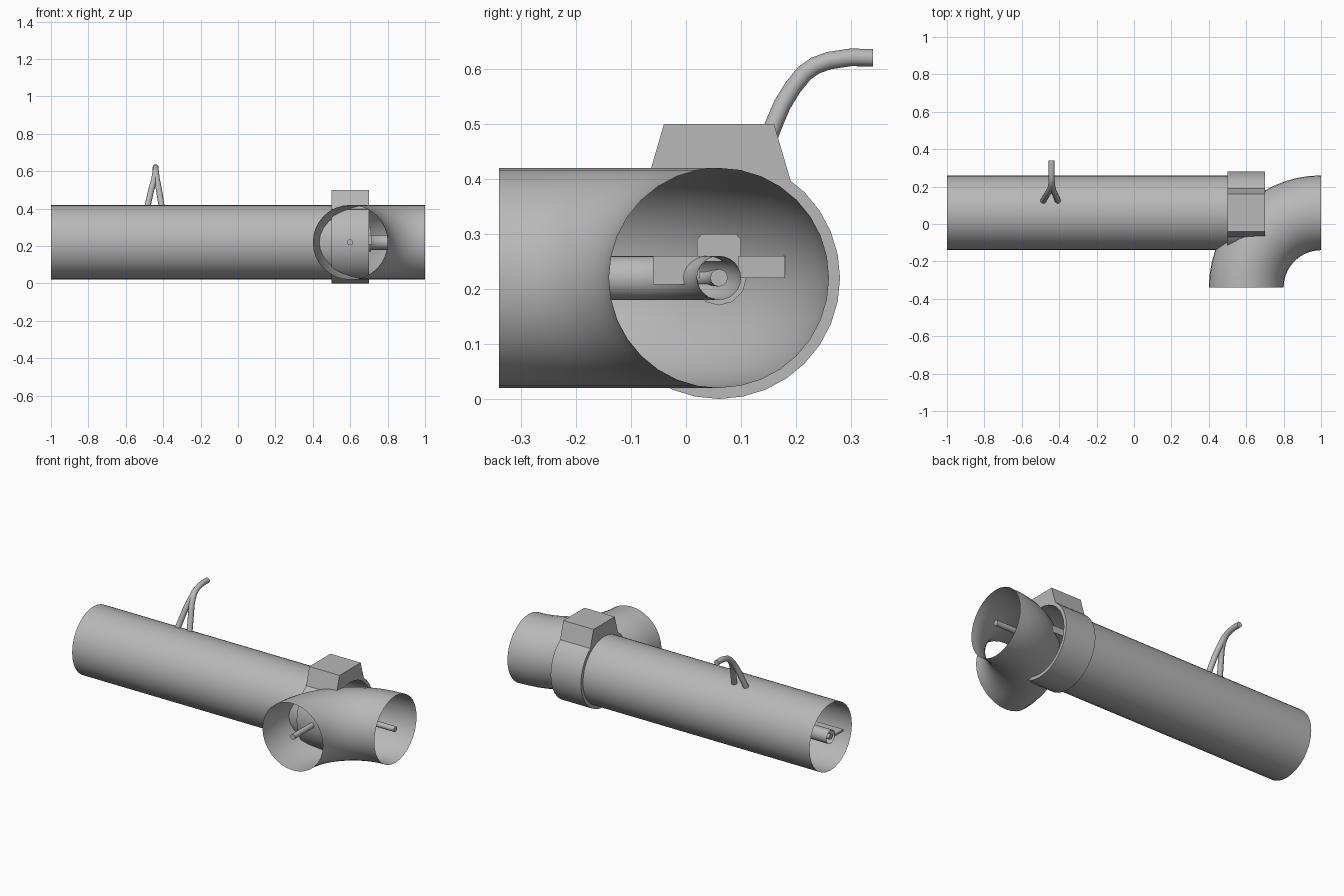
import bpy, bmesh
from math import sin, cos, pi
from mathutils import Vector

if "Cube" in bpy.data.objects:
    bpy.data.objects.remove(bpy.data.objects["Cube"])

CY, CZ = 0.06, 0.22          # pipe axis

# mid grey for all parts
GREY = bpy.data.materials.new("mid_grey")
GREY.diffuse_color = (0.48, 0.48, 0.48, 1)
GREY.use_nodes = True
GREY.node_tree.nodes["Principled BSDF"].inputs["Base Color"].default_value = GREY.diffuse_color


def finish(name, bm, smooth=True):
    bmesh.ops.recalc_face_normals(bm, faces=bm.faces)
    me = bpy.data.meshes.new(name)
    bm.to_mesh(me)
    bm.free()
    me.materials.append(GREY)
    ob = bpy.data.objects.new(name, me)
    bpy.context.collection.objects.link(ob)
    if smooth:
        bpy.ops.object.select_all(action='DESELECT')
        ob.select_set(True)
        bpy.context.view_layer.objects.active = ob
        bpy.ops.object.shade_smooth_by_angle(angle=0.6)
    return ob


def bridge(bm, a, b):
    n = len(a)
    for k in range(n):
        j = (k + 1) % n
        bm.faces.new((a[k], a[j], b[j], b[k]))


def sweep(name, path, r, ref, sides=32, cap=False, ends=(None, None)):
    """Round tube along a path; ends may fix the first and last direction."""
    pts = [Vector(p) for p in path]
    bm = bmesh.new()
    rings = []
    last = len(pts) - 1
    for i, p in enumerate(pts):
        t = (pts[min(i + 1, last)] - pts[max(i - 1, 0)]).normalized()
        if i == 0 and ends[0]:
            t = Vector(ends[0])
        if i == last and ends[1]:
            t = Vector(ends[1])
        u = (Vector(ref) - t * t.dot(Vector(ref))).normalized()
        v = t.cross(u)
        rings.append([bm.verts.new(p + r * (u * cos(a) + v * sin(a)))
                      for a in (2 * pi * k / sides for k in range(sides))])
    for a, b in zip(rings, rings[1:]):
        bridge(bm, a, b)
    if cap:
        bm.faces.new(rings[0])
        bm.faces.new(rings[-1])
    return finish(name, bm)


def prism(name, yz, x0, x1):
    """Closed profile in the yz plane extruded along x."""
    bm = bmesh.new()
    a, b = [[bm.verts.new((x, y, z)) for y, z in yz] for x in (x0, x1)]
    bridge(bm, a, b)
    bm.faces.new(a)
    bm.faces.new(b)
    return finish(name, bm, False)


def ring(name, r_in, r_out, x0, x1, sides):
    """Flat-ended collar around the pipe axis."""
    bm = bmesh.new()
    loops = [[bm.verts.new((x, CY + r * cos(2 * pi * k / sides), CZ + r * sin(2 * pi * k / sides)))
              for k in range(sides)]
             for x, r in ((x0, r_in), (x0, r_out), (x1, r_out), (x1, r_in))]
    for i in range(4):
        bridge(bm, loops[i], loops[(i + 1) % 4])
    return finish(name, bm)


def elbow(R, n=12):
    """Quarter bend from +x to -y, leaving along x = 0.6."""
    return [(0.6 + R + R * cos(a), CY - R + R * sin(a), CZ)
            for a in (pi / 2 + pi / 2 * i / n for i in range(n + 1))]


Z, X = (0, 0, 1), (1, 0, 0)
BEND = ((-1, 0, 0), (0, -1, 0))

# nested pipes
sweep("long_pipe", [(-1, CY, CZ), (0.69, CY, CZ)], 0.2, Z)
sweep("inner_tube", [(-1, CY, CZ), (0.6, CY, CZ)], 0.04, Z, 24)
sweep("core_rod", [(-1, CY, CZ), (0.62, CY, CZ)], 0.016, Z, 12, True)

# nested bends
sweep("outer_elbow", elbow(0.4, 14), 0.2, Z, ends=BEND)
sweep("inner_elbow", elbow(0.2), 0.04, Z, 24, ends=BEND)
sweep("core_elbow", [(1, CY, CZ)] + elbow(0.08, 6) + [(0.6, -0.34, CZ)], 0.016, Z, 12, True, BEND)

# outer clamp with its block
ring("clamp_ring", 0.2, 0.22, 0.5, 0.7, 32)
arc = [(CY + 0.205 * cos(a), CZ + 0.205 * sin(a))
       for a in (pi * (0.31 + 0.0475 * k) for k in range(9))]
prism("clamp_block", [(-0.04, 0.5), (0.16, 0.5), (0.19, 0.397)] + arc + [(-0.07, 0.397)], 0.5, 0.7)

# inner clamp, flat bars and long strip
ring("inner_clamp_ring", 0.04, 0.05, 0.6, 0.71, 12)
prism("inner_clamp_block", [(0.02, 0.25), (0.02, 0.29), (0.03, 0.3), (0.09, 0.3),
                            (0.1, 0.29), (0.1, 0.25)], 0.6, 0.71)
for part, x0, y0, y1, z0, z1 in (("bar_front", 0.6, -0.06, 0.025, 0.22, 0.26),
                                 ("bar_back", 0.6, 0.095, 0.18, 0.22, 0.26),
                                 ("strip", -1, -0.06, 0.022, 0.208, 0.22)):
    prism("flat_" + part, [(y0, z0), (y0, z1), (y1, z1), (y1, z0)], x0, 0.715)

# forked wire
for s, side in ((-1.1, "left"), (0.8, "right")):
    pts = [(0.068, 0.07, 0.26), (0.053, 0.1, 0.35), (0.038, 0.13, 0.42), (0.022, 0.16, 0.5),
           (0.013, 0.175, 0.535), (0.006, 0.194, 0.566), (0.002, 0.215, 0.592), (0, 0.235, 0.606),
           (0, 0.26, 0.615), (0, 0.3, 0.621), (0, 0.34, 0.62)]
    sweep("wire_" + side, [(-0.44 + s * dx, y, z) for dx, y, z in pts], 0.016, X, 12, True,
          (None, (0, 1, 0)))
